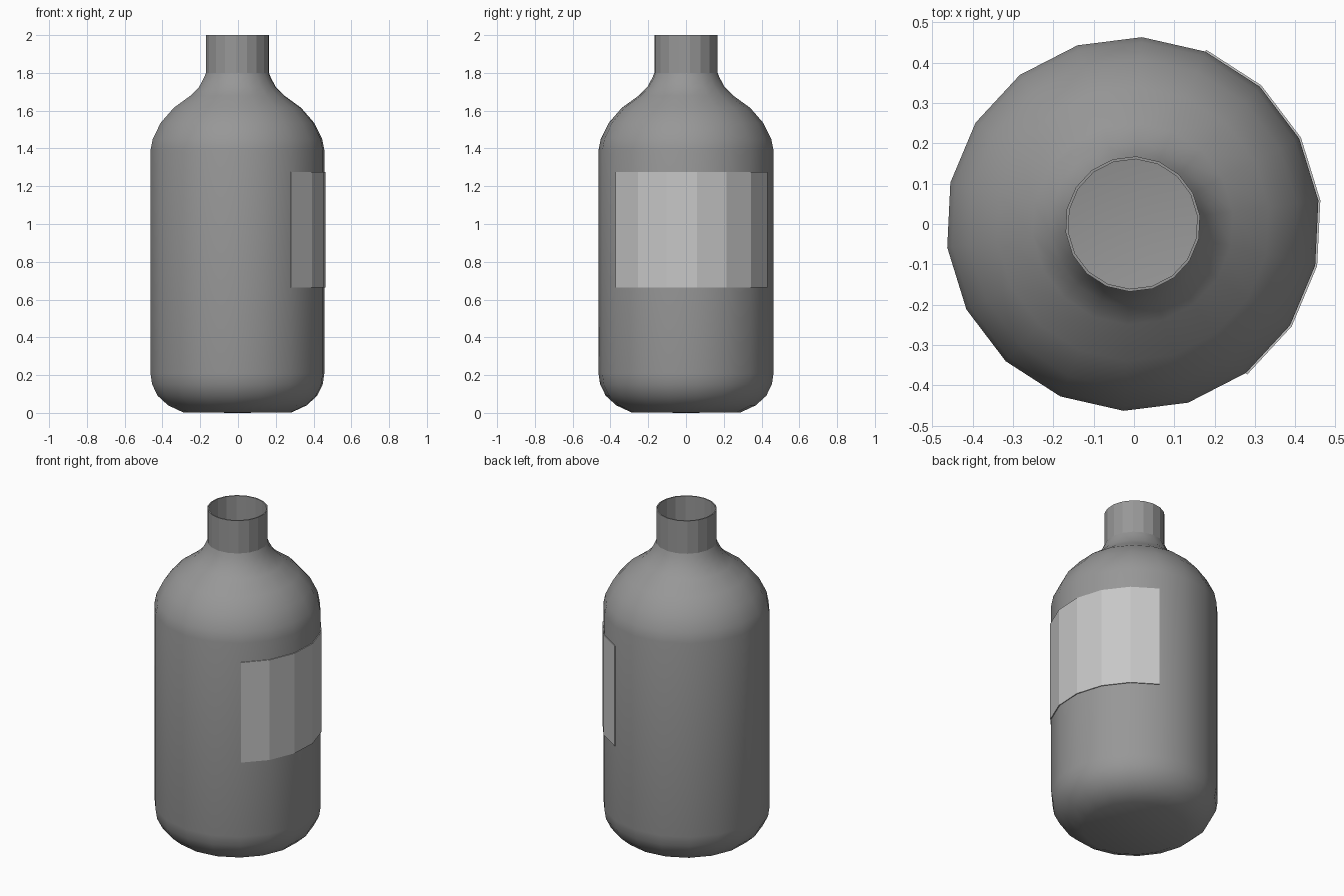
import bpy
import bmesh
from math import cos, sin, radians

if "Cube" in bpy.data.objects:
    bpy.data.objects.remove(bpy.data.objects["Cube"], do_unlink=True)

SIDES = 18
STEP = 360 / SIDES
TURN = 7.2          # rotation of the facets about the vertical axis
CENTRE_X = -0.003


def make_material(name, value):
    mat = bpy.data.materials.new(name)
    mat.use_nodes = True
    colour = (value, value, value, 1)
    mat.diffuse_color = colour
    mat.node_tree.nodes["Principled BSDF"].inputs["Base Color"].default_value = colour
    return mat


def lathe(name, profile, mat, first=0, count=SIDES, smooth=False, closed=False):
    """Sweep a (radius, height) profile round the axis over some of the facets."""
    bm = bmesh.new()
    full = count == SIDES
    columns = []
    for i in range(count if full else count + 1):
        a = radians(TURN + (first + i) * STEP)
        columns.append([bm.verts.new((CENTRE_X + r * cos(a), r * sin(a), z))
                        for r, z in profile])
    for i in range(count):
        left, right = columns[i], columns[(i + 1) % len(columns)]
        for j in range(len(profile) if closed else len(profile) - 1):
            k = (j + 1) % len(profile)
            bm.faces.new((left[j], right[j], right[k], left[k]))
    if closed and not full:
        bm.faces.new(columns[0])
        bm.faces.new(columns[-1][::-1])
    # Merge the points that meet on the axis
    bmesh.ops.remove_doubles(bm, verts=bm.verts, dist=0.0001)
    if closed:
        bmesh.ops.recalc_face_normals(bm, faces=bm.faces)
    for f in bm.faces:
        f.smooth = smooth
    mesh = bpy.data.meshes.new(name)
    bm.to_mesh(mesh)
    bm.free()
    mesh.materials.append(mat)
    obj = bpy.data.objects.new(name, mesh)
    bpy.context.collection.objects.link(obj)
    return obj


bottle_grey = make_material("bottle grey", 0.31)
label_grey = make_material("label light grey", 0.57)

# Hollow body: flat base, rounded foot, straight wall, domed shoulder
body_profile = [(0, 0), (0.29, 0.003), (0.37, 0.04), (0.425, 0.09), (0.455, 0.15),
                (0.464, 0.21), (0.464, 1.39), (0.452, 1.45), (0.41, 1.535),
                (0.34, 1.615), (0.25, 1.68), (0.205, 1.725), (0.178, 1.775),
                (0.168, 1.80)]
lathe("bottle_body", body_profile, bottle_grey, smooth=True)

# Faceted open neck with a thin wall
neck_profile = [(0.168, 1.79), (0.168, 2.0), (0.161, 2.0), (0.161, 1.79)]
lathe("bottle_neck", neck_profile, bottle_grey, closed=True)

# Label wrapped round six facets of the body
label_profile = [(0.462, 0.665), (0.469, 0.665), (0.469, 1.275), (0.462, 1.275)]
lathe("label", label_profile, label_grey, first=-3, count=6, closed=True)
